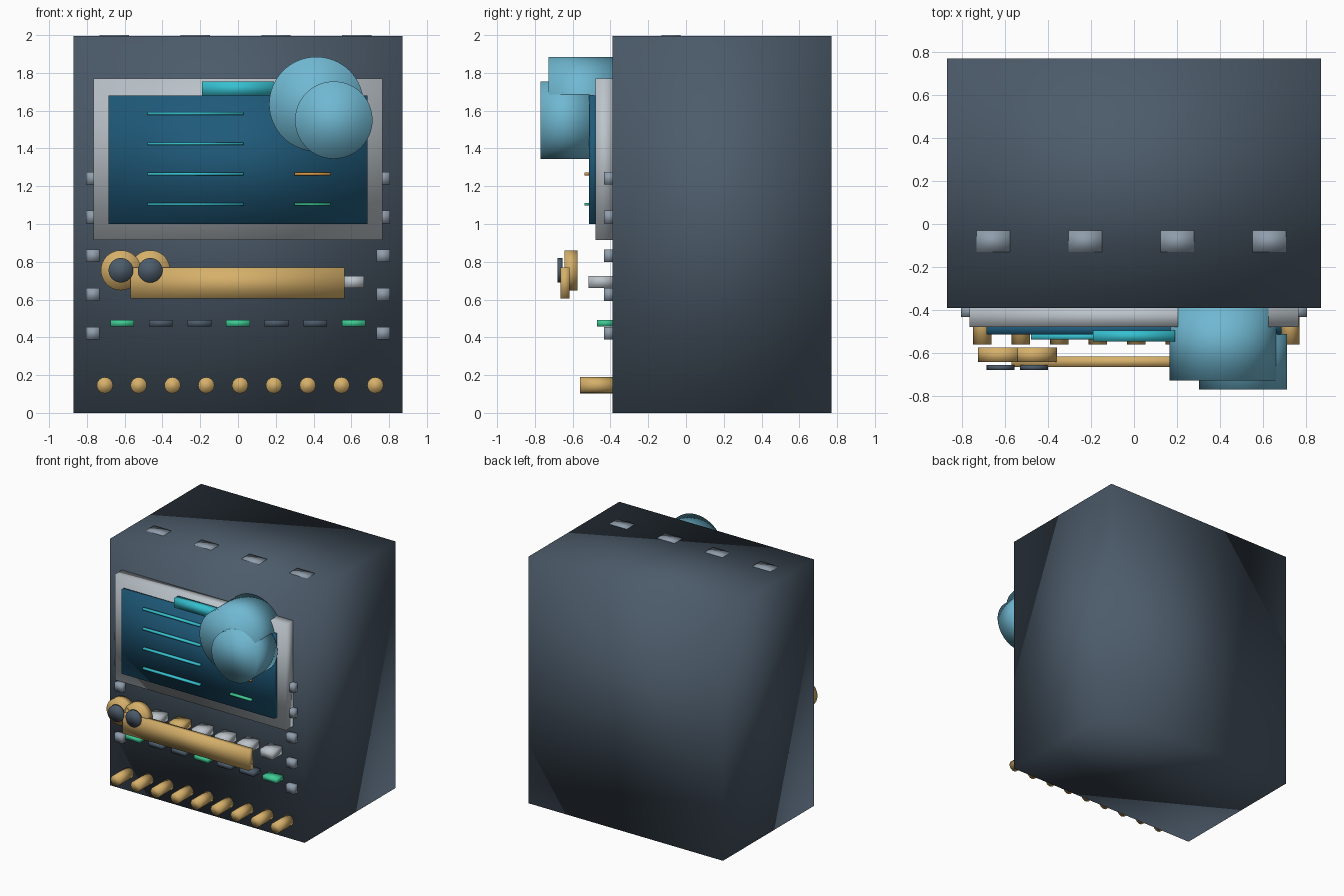
import bpy
import bmesh
from math import pi
from mathutils import Matrix, Vector

if "Cube" in bpy.data.objects:
    bpy.data.objects.remove(bpy.data.objects["Cube"], do_unlink=True)


def make_material(name, hex_code):
    """Flat material from an sRGB hex code, converted to linear."""
    srgb = [int(hex_code[i:i + 2], 16) / 255 for i in (0, 2, 4)]
    colour = [c / 12.92 if c <= 0.04045 else ((c + 0.055) / 1.055) ** 2.4 for c in srgb] + [1]
    mat = bpy.data.materials.new(name)
    mat.use_nodes = True
    mat.diffuse_color = colour
    mat.node_tree.nodes["Principled BSDF"].inputs["Base Color"].default_value = colour
    return mat


SLATE = make_material("slate", "4c5b6a")
STEEL = make_material("steel", "8f9dab")
SILVER = make_material("silver", "bcc4ca")
SCREEN = make_material("screen blue", "1f5a7a")
TEAL = make_material("teal", "36c0d0")
SKY = make_material("sky blue", "70b8d2")
GOLD = make_material("gold", "d6b06a")
AMBER = make_material("amber", "d99a45")
GREEN = make_material("green", "3fcb95")


def finish(bm, name, mat):
    """Turn a bmesh into a softly shaded object."""
    for face in bm.faces:
        face.smooth = True
    mesh = bpy.data.meshes.new(name)
    bm.to_mesh(mesh)
    bm.free()
    mesh.materials.append(mat)
    obj = bpy.data.objects.new(name, mesh)
    bpy.context.collection.objects.link(obj)
    return obj


def box(name, mat, xs, ys, zs):
    """Box given by its (low, high) range on each axis."""
    low, high = (Vector(corner) for corner in zip(xs, ys, zs))
    bm = bmesh.new()
    bmesh.ops.create_cube(bm, size=1, matrix=Matrix.Translation((low + high) / 2)
                          @ Matrix.Diagonal((*(high - low), 1)))
    return finish(bm, name, mat)


def disc(name, mat, x, z, radius, ys, sides=48):
    """Cylinder whose axis points to the front."""
    bm = bmesh.new()
    place = Matrix.Translation((x, sum(ys) / 2, z)) @ Matrix.Rotation(pi / 2, 4, "X")
    bmesh.ops.create_cone(bm, cap_ends=True, segments=sides, radius1=radius, radius2=radius,
                          depth=ys[1] - ys[0], matrix=place)
    return finish(bm, name, mat)


def around(centre, size):
    return (centre - size / 2, centre + size / 2)


FRONT = -0.39

# Cabinet and roof vents
box("cabinet", SLATE, (-0.87, 0.87), (FRONT, 0.77), (0, 1.995))
for i in range(4):
    box(f"roof_vent_{i + 1}", STEEL, around(-0.655 + 0.428 * i, 0.155), (-0.13, -0.03), (1.98, 2))

# Display frame, screen and header bar
box("display_frame", SILVER, (-0.765, 0.765), (-0.48, FRONT + 0.01), (0.915, 1.77))
box("screen", SCREEN, (-0.685, 0.685), (-0.513, -0.47), (1.0, 1.68))
box("header_bar", TEAL, (-0.19, 0.19), (-0.547, -0.495), (1.68, 1.755))

# Readout lines
for i in range(4):
    z = 1.105 + 0.16 * i
    box(f"readout_line_{i + 1}", TEAL, (-0.48, 0.03), (-0.538, -0.51), around(z, 0.014))
box("amber_status_line", AMBER, (0.30, 0.49), (-0.538, -0.51), around(1.265, 0.014))
box("green_status_line", GREEN, (0.30, 0.49), (-0.538, -0.51), around(1.105, 0.014))

# Large overlapping drums
disc("large_drum", SKY, 0.415, 1.635, 0.25, (-0.727, FRONT + 0.02), 64)
disc("small_drum", SKY, 0.507, 1.55, 0.205, (-0.77, -0.512), 64)

# Lever bar with its two round joints
box("lever_bar", GOLD, (-0.57, 0.565), (-0.664, -0.617), (0.605, 0.77))
for side, x in (("outer", -0.62), ("inner", -0.465)):
    disc(f"{side}_joint", GOLD, x, 0.755, 0.106, (-0.643, -0.575))
    disc(f"{side}_joint_cap", SLATE, x, 0.755, 0.065, (-0.68, -0.655))

# Key row and lamp row share the same columns
for i in range(7):
    x = 0.204 * (i - 3)
    box(f"key_{i + 1}", GOLD if i == 2 else SILVER, around(x, 0.11),
        (-0.515, FRONT + 0.01), (0.662, 0.725))
    box(f"lamp_{i + 1}", GREEN if i % 3 == 0 else SLATE, around(x, 0.125),
        (-0.472, FRONT + 0.01), around(0.475, 0.036))

# Lower row of pegs
for i in range(9):
    disc(f"peg_{i + 1}", GOLD, -0.705 + 0.179 * i, 0.146, 0.043, (-0.56, FRONT + 0.01), 16)

# Bolts down both edges
for name, sign in (("left", 1), ("right", -1)):
    for i in range(5):
        box(f"{name}_bolt_{i + 1}", STEEL, around(sign * 0.768, 0.072),
            (-0.433, FRONT + 0.01), around(0.422 + 0.205 * i, 0.068))
